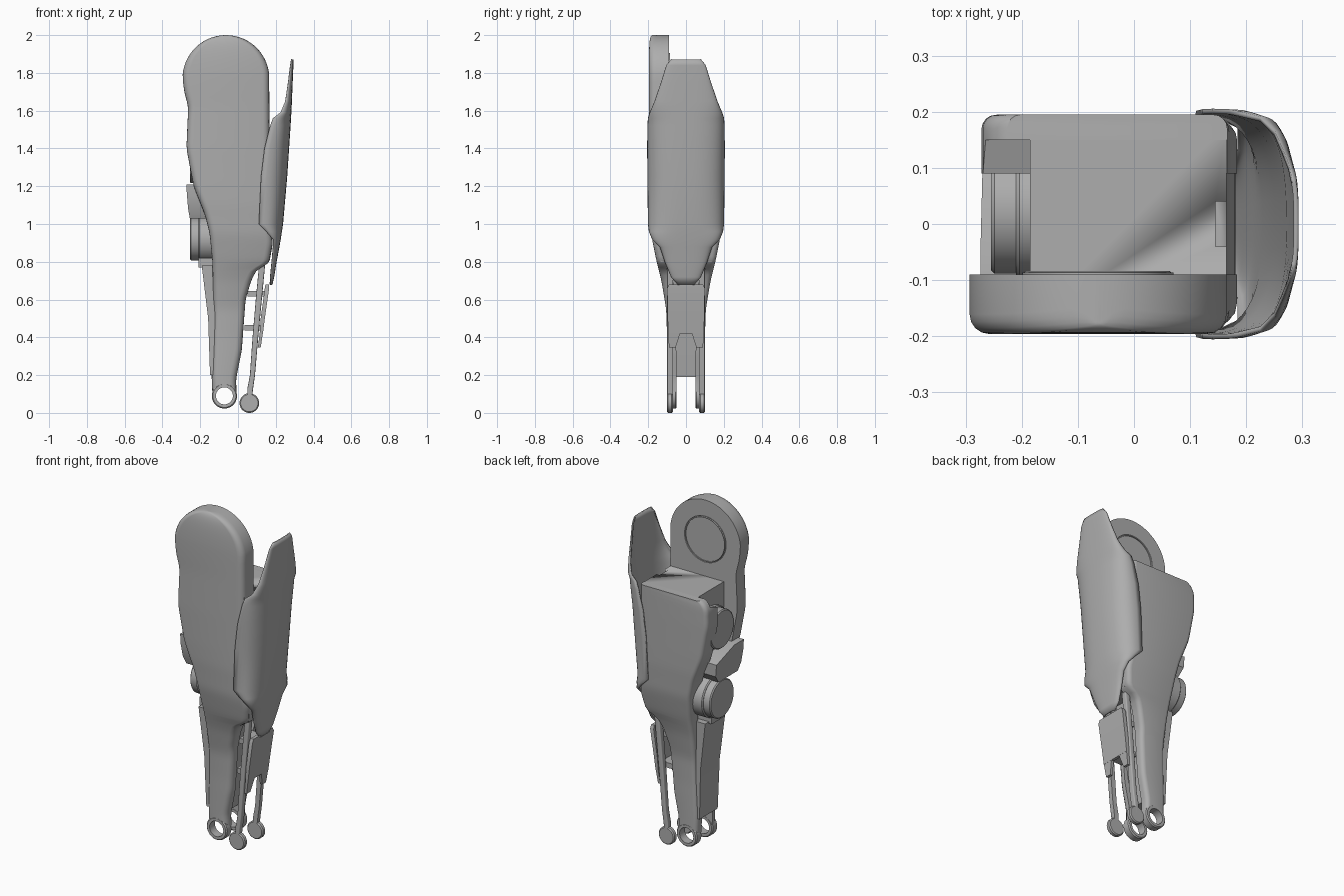
import bpy, bmesh, math
from mathutils import Matrix, Vector

cube = bpy.data.objects.get("Cube")
if cube:
    bpy.data.objects.remove(cube, do_unlink=True)

grey = bpy.data.materials.new("mid grey")
grey.use_nodes = True
grey.diffuse_color = (0.42, 0.42, 0.42, 1)
grey.node_tree.nodes["Principled BSDF"].inputs["Base Color"].default_value = grey.diffuse_color


def finish(name, bm, angle=35):
    bmesh.ops.recalc_face_normals(bm, faces=bm.faces)
    mesh = bpy.data.meshes.new(name)
    bm.to_mesh(mesh)
    bm.free()
    mesh.materials.append(grey)
    ob = bpy.data.objects.new(name, mesh)
    bpy.context.scene.collection.objects.link(ob)
    bpy.ops.object.select_all(action='DESELECT')
    ob.select_set(True)
    bpy.context.view_layer.objects.active = ob
    bpy.ops.object.shade_smooth_by_angle(angle=math.radians(angle))
    return ob


def linear(table, z):
    """Piecewise linear value of (z, value) pairs."""
    if z <= table[0][0]:
        return table[0][1]
    for (a, p), (b, q) in zip(table, table[1:]):
        if z <= b:
            return p + (q - p) * (z - a) / (b - a)
    return table[-1][1]


def soft(table, z, d=0.025):
    return sum(linear(table, z + k * d) for k in (-1, -0.5, 0, 0.5, 1)) / 5


def bridge(bm, rings, closed=True):
    n = len(rings[0])
    for a, b in zip(rings, rings[1:]):
        for i in range(n if closed else n - 1):
            j = (i + 1) % n
            bm.faces.new((a[i], a[j], b[j], b[i]))


def slab(name, rows, radius=0.0):
    """Stack of sections (z, x0, x1, inner y, outer y) with rounded outer corners."""
    bm = bmesh.new()
    rings = []
    for z, x0, x1, yi, yo in rows:
        s = 1 if yo > yi else -1
        r = min(radius, (x1 - x0) * 0.45)
        pts = [(x1, yi), (x0, yi)]
        if r:
            arc = [math.pi / 2 * k / 4 for k in range(5)]
            pts += [(x0 + r - r * math.cos(a), yo - s * (r - r * math.sin(a))) for a in arc]
            pts += [(x1 - r + r * math.sin(a), yo - s * (r - r * math.cos(a))) for a in arc]
        else:
            pts += [(x0, yo), (x1, yo)]
        rings.append([bm.verts.new((x, y, z)) for x, y in pts])
    bridge(bm, rings)
    bm.faces.new(rings[0])
    bm.faces.new(rings[-1])
    return finish(name, bm)


def tube(name, centre, axis, length, outer, inner=0.0, sides=40):
    """Disc or ring along an axis, with a slightly eased rim."""
    bm = bmesh.new()
    e, h = 0.006, length / 2
    prof = [(inner, -h), (outer - e, -h), (outer, -h + e), (outer, h - e), (outer - e, h), (inner, h)]
    turn = Vector((0, 0, 1)).rotation_difference(Vector(axis)).to_matrix()
    rings = []
    for k in range(sides):
        a = math.tau * k / sides
        rings.append([bm.verts.new(Vector(centre) + turn @ Vector((r * math.cos(a), r * math.sin(a), h)))
                      for r, h in prof])
    bridge(bm, rings + rings[:1], closed=inner > 0)
    bmesh.ops.remove_doubles(bm, verts=bm.verts, dist=1e-5)
    return finish(name, bm)


# Silhouette of the leg: back edge, shin edge and half width by height
LEFT = [(0.09, -0.135), (0.2, -0.14), (0.5, -0.13), (0.8, -0.135), (0.95, -0.15), (1.05, -0.175),
        (1.2, -0.235), (1.4, -0.273), (1.52, -0.268), (1.62, -0.263), (1.7, -0.285), (1.77, -0.293)]
RIGHT = [(0.09, -0.008), (0.18, -0.01), (0.33, 0.02), (0.6, 0.04), (0.7, 0.07), (0.76, 0.1),
         (0.79, 0.165), (0.9, 0.185), (1.0, 0.17), (1.77, 0.165)]
WIDTH = [(0.09, 0.098), (0.4, 0.1), (0.55, 0.105), (0.7, 0.13), (0.82, 0.16), (0.95, 0.185),
         (1.1, 0.193), (1.77, 0.196)]
INNER = [(0.2, 0.05), (0.6, 0.055), (0.85, 0.09), (2, 0.09)]


def plate_row(z, side):
    return (z, soft(LEFT, z), soft(RIGHT, z, 0.015), side * linear(INNER, z), side * soft(WIDTH, z))


# Tall front plate with round head, and lower rear plate
heights = [0.11 + 0.02 * k for k in range(83)]
front = [plate_row(z, -1) for z in heights]
for k in range(1, 17):
    a = math.pi / 2 * k / 16.2
    w = 0.23 * math.cos(a)
    front.append((1.77 + 0.23 * math.sin(a), -0.064 - w, -0.064 + w, -0.09, -0.196 + 0.018 * (k / 16) ** 4))
slab("front_side_plate", front, 0.035)
rear = [plate_row(z, 1) for z in heights if z < 1.5]
for z, inset in ((1.51, 0.004), (1.535, 0.018), (1.55, 0.04)):
    z0, x0, x1, yi, yo = plate_row(z, 1)
    rear.append((z, x0 + inset, x1, 0.15, yo))
slab("rear_side_plate", rear, 0.025)

# Head recess ring on the inner face
tube("head_inner_ring", (-0.065, -0.088, 1.77), (0, 1, 0), 0.008, 0.135, 0.128, 48)

# Core filling between the plates, with a notch at the shin side
core = []
for z in [0.8 + 0.03 * k for k in range(26)]:
    x0 = max(soft(LEFT, z) + 0.02, -0.185)
    w = soft(WIDTH, z) - 0.02
    core.append((z, x0, soft(RIGHT, z, 0.015) - 0.002, -w, w))
core_ob = slab("thigh_core", core)
bm = bmesh.new()
bmesh.ops.create_cube(bm, size=1, matrix=Matrix.Translation((0.17, 0, 1.53)) @ Matrix.Diagonal((0.05, 0.08, 0.12, 1)))
cutter = finish("notch_cutter", bm)
cutter.hide_render = True
cutter.hide_set(True)
cut = core_ob.modifiers.new("notch", 'BOOLEAN')
cut.operation, cut.object, cut.solver = 'DIFFERENCE', cutter, 'EXACT'

# Lower leg web and calf cover
slab("shin_web", [(0.19, -0.11, -0.03, -0.06, 0.06), (0.38, -0.11, 0.0, -0.06, 0.06),
                  (0.6, -0.11, 0.02, -0.07, 0.07), (0.82, -0.11, 0.06, -0.1, 0.1)])
slab("calf_cover", [(0.2, -0.148, -0.13, -0.085, 0.085), (0.5, -0.158, -0.12, -0.09, 0.09),
                    (0.78, -0.192, -0.12, -0.095, 0.095)])

# Ankle eyes
for side, word in ((-1, "front"), (1, "rear")):
    tube(word + "_ankle_eye", (-0.072, side * 0.074, 0.09), (0, 1, 0), 0.05, 0.067, 0.045)
    # the plate ends above the hole, so blend the neck into the eye
    eye_plate = bpy.data.objects[word + "_side_plate"]
    hole = bpy.data.objects.get("eye_cutter")
    if not hole:
        hole = tube("eye_cutter", (-0.072, 0, 0.09), (0, 1, 0), 0.6, 0.046)
        hole.hide_render = True
        hole.hide_set(True)
    mod = eye_plate.modifiers.new("eye", 'BOOLEAN')
    mod.operation, mod.object, mod.solver = 'DIFFERENCE', hole, 'EXACT'

    # Piston rod with flat foot
    rod = [(0.06, 0.048, 0.072), (0.13, 0.05, 0.08), (0.2, 0.063, 0.09), (0.4, 0.077, 0.107),
           (0.6, 0.094, 0.126), (0.82, 0.115, 0.147)]
    slab(word + "_rod", [(z, a, b, side * 0.07, side * 0.1) for z, a, b in rod], 0.006)
    tube(word + "_rod_foot", (0.06, side * 0.085, 0.052), (0, 1, 0), 0.03, 0.052)

# Shin cover plate with cut-out lower edge, and its cross bars
slab("shin_cover", [(0.42, 0.115, 0.132, -0.095, 0.095), (0.5, 0.12, 0.142, -0.097, 0.097),
                    (0.66, 0.142, 0.165, -0.1, 0.1), (0.68, 0.145, 0.165, -0.09, 0.09)])
for side in (-1, 1):
    slab("shin_cover_tab", [(0.345, 0.105, 0.12, side * 0.055, side * 0.09),
                            (0.425, 0.115, 0.132, side * 0.03, side * 0.095)])
for z, x in ((0.45, 0.035), (0.63, 0.05)):
    slab("shin_cross_bar", [(z - 0.015, x, x + 0.09, -0.06, 0.06), (z + 0.015, x, x + 0.09, -0.06, 0.06)])

# Curved outer shell: height, outer x, edge x, half width
SHELL = [(0.68, 0.178, 0.168, 0.04), (0.72, 0.187, 0.17, 0.075), (0.8, 0.2, 0.178, 0.108),
         (0.88, 0.215, 0.185, 0.135), (0.92, 0.222, 0.185, 0.175), (0.96, 0.228, 0.15, 0.192),
         (1.0, 0.234, 0.11, 0.197), (1.25, 0.256, 0.122, 0.2), (1.4, 0.266, 0.14, 0.201),
         (1.52, 0.274, 0.17, 0.2), (1.56, 0.276, 0.185, 0.197), (1.59, 0.278, 0.225, 0.187),
         (1.65, 0.281, 0.25, 0.162), (1.75, 0.285, 0.265, 0.128), (1.84, 0.289, 0.276, 0.1),
         (1.87, 0.289, 0.281, 0.075)]
bm = bmesh.new()
rings = []
for z, x, edge, w in SHELL:
    ring = []
    for k in range(25):
        a = -math.pi / 2 + math.pi * k / 24
        c, s = max(math.cos(a), 0), math.sin(a)
        ring.append(bm.verts.new((edge + (x - edge) * c ** 0.75, w * math.copysign(abs(s) ** 0.75, s), z)))
    rings.append(ring)
bridge(bm, rings, closed=False)
shell = finish("outer_shell", bm, 50)
thick = shell.modifiers.new("thickness", 'SOLIDIFY')
thick.thickness, thick.offset = 0.009, 0

# Pivot drums on the back, each with a stepped base
for word, z in (("upper", 1.33), ("lower", 0.92)):
    tube(word + "_drum", (-0.205, 0.025, z), (1, 0, 0), 0.1, 0.113)
    tube(word + "_drum_collar", (-0.17, 0.025, z), (1, 0, 0), 0.08, 0.121)

# Saddle cover between the drums, and a stop under the lower drum
slab("drum_saddle", [(1.03, -0.255, -0.15, -0.12, 0.06), (1.08, -0.264, -0.16, -0.14, 0.1),
                     (1.15, -0.27, -0.17, -0.15, 0.1), (1.21, -0.274, -0.2, -0.15, -0.06)])
slab("drum_stop", [(0.77, -0.21, -0.12, -0.06, 0.06), (0.82, -0.21, -0.12, -0.06, 0.06)])
